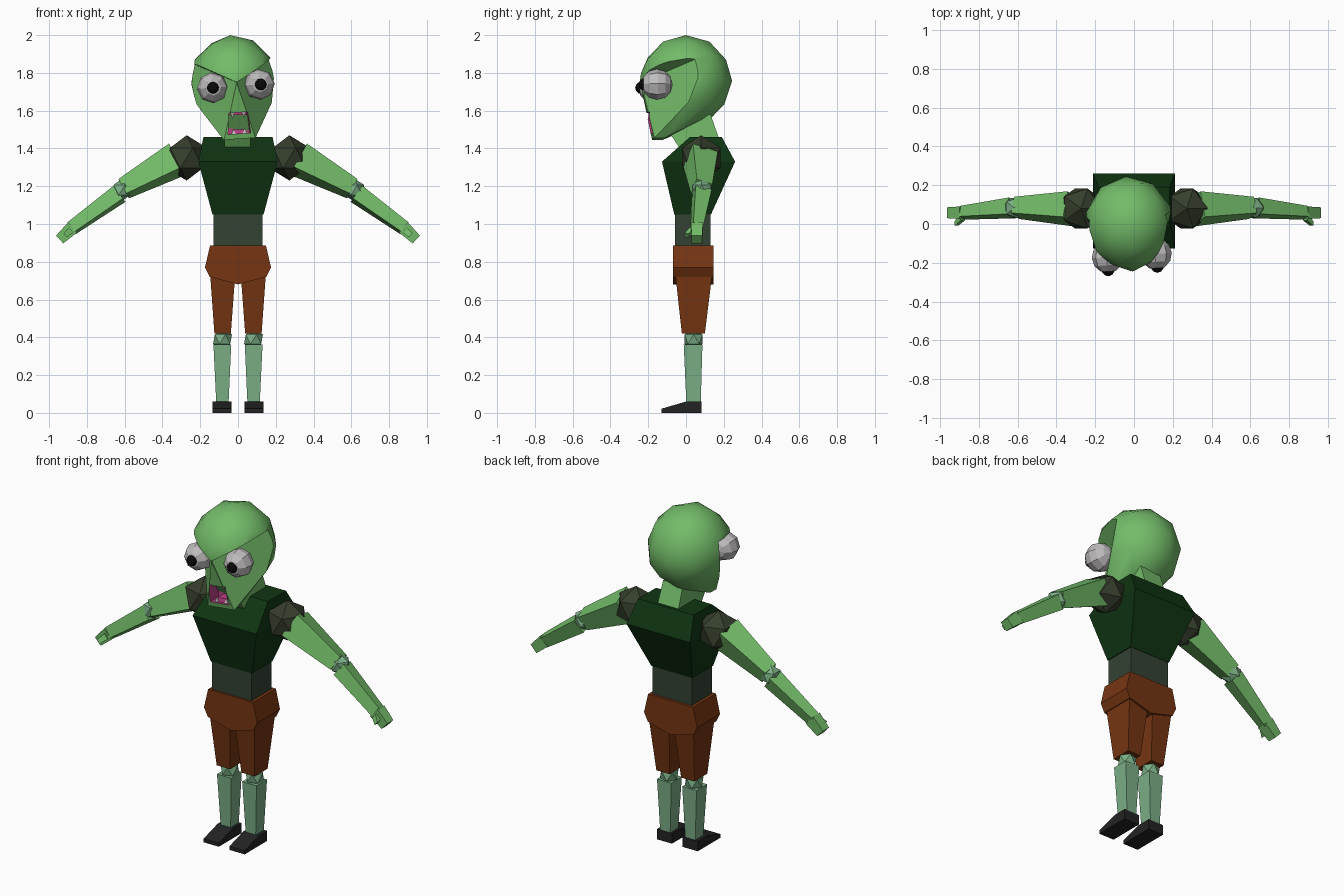
import bpy, bmesh, math
from mathutils import Vector, Matrix

if "Cube" in bpy.data.objects:
    bpy.data.objects.remove(bpy.data.objects["Cube"])

def material(name, r, g, b):
    m = bpy.data.materials.new(name)
    m.diffuse_color = (r, g, b, 1)
    m.use_nodes = True
    m.node_tree.nodes["Principled BSDF"].inputs["Base Color"].default_value = m.diffuse_color
    return m

SKIN = material("skin green", 0.17, 0.50, 0.14)
PALE = material("pale green", 0.20, 0.43, 0.24)
SHIRT = material("dark green", 0.005, 0.034, 0.006)
WAIST = material("grey green", 0.034, 0.054, 0.034)
SHOULDER = material("dark olive", 0.036, 0.048, 0.025)
BROWN = material("brown", 0.18, 0.036, 0.006)
SHOE = material("charcoal", 0.018, 0.017, 0.017)
BLACK = material("black", 0.003, 0.003, 0.003)
EYE = material("eye grey", 0.52, 0.50, 0.51)
PINK = material("pink", 0.50, 0.05, 0.23)

def finish(name, bm, mat):
    bmesh.ops.recalc_face_normals(bm, faces=bm.faces)
    me = bpy.data.meshes.new(name)
    bm.to_mesh(me)
    bm.free()
    me.materials.append(mat)
    ob = bpy.data.objects.new(name, me)
    bpy.context.collection.objects.link(ob)
    return ob

def loft(name, rings, mat):
    """Skin equal-length point rings and cap both ends."""
    bm = bmesh.new()
    vs = [[bm.verts.new(p) for p in r] for r in rings]
    n = len(rings[0])
    for a, b in zip(vs, vs[1:]):
        for i in range(n):
            bm.faces.new((a[i], a[(i + 1) % n], b[(i + 1) % n], b[i]))
    bm.faces.new(vs[0])
    bm.faces.new(vs[-1])
    return finish(name, bm, mat)

def rect(z, x0, x1, y0, y1):
    return [(x0, y0, z), (x1, y0, z), (x1, y1, z), (x0, y1, z)]

def limb(name, p0, p1, h0, h1, mat, roll=0):
    """Tapered box from p0 to p1; h = (half height, half depth)."""
    p0, p1 = Vector(p0), Vector(p1)
    d = (p1 - p0).normalized()
    u = d.cross(Vector((0, 1, 0))).normalized()
    if u.z < 0:
        u = -u
    v = Vector((0, 1, 0))
    a = math.radians(roll)
    u, v = u * math.cos(a) + v * math.sin(a), v * math.cos(a) - u * math.sin(a)
    ring = lambda p, h: [p + u * h[0] * i + v * h[1] * j
                         for i, j in ((1, 1), (1, -1), (-1, -1), (-1, 1))]
    return loft(name, [ring(p0, h0), ring(p1, h1)], mat)

def ico(name, c, r, mat, sub=1):
    bm = bmesh.new()
    bmesh.ops.create_icosphere(bm, subdivisions=sub, radius=r, matrix=Matrix.Translation(c))
    return finish(name, bm, mat)

def hull(name, pts, mat):
    bm = bmesh.new()
    for p in pts:
        bm.verts.new(p)
    res = bmesh.ops.convex_hull(bm, input=bm.verts)
    junk = {g for g in res["geom_interior"] + res["geom_unused"] if isinstance(g, bmesh.types.BMVert)}
    bmesh.ops.delete(bm, geom=list(junk), context='VERTS')
    return finish(name, bm, mat)

def carve(ob, cutter):
    mod = ob.modifiers.new("cut", 'BOOLEAN')
    mod.operation, mod.solver, mod.object = 'DIFFERENCE', 'EXACT', cutter
    mod.material_mode = 'TRANSFER'
    bpy.context.view_layer.objects.active = ob
    bpy.ops.object.modifier_apply(modifier=mod.name)
    bpy.data.objects.remove(cutter)

# Torso
loft("chest", [rect(1.05, -.135, .135, -.062, .132),
               rect(1.33, -.21, .21, -.127, .26),
               rect(1.46, -.183, .183, .02, .19)], SHIRT)
loft("waist", [rect(.86, -.13, .13, -.058, .13), rect(1.07, -.13, .13, -.058, .13)], WAIST)
loft("neck", [rect(1.38, -.072, .068, -.02, .2), rect(1.58, -.07, .06, -.15, .13)], SKIN)
outline = [(-.148, .885), (-.175, .77), (-.15, .72), (0, .68), (.15, .72), (.175, .77), (.148, .885)]
loft("hips", [[(x, y, z) for x, z in outline] for y in (-.07, .145)], BROWN)

# Limbs, both sides
for s, side in ((-1, "left"), (1, "right")):
    def span(z, xa, xb, y0, y1):
        return rect(z, s * xa, s * xb, y0, y1)
    loft(side + "_thigh", [span(.73, .015, .147, -.056, .138),
                           span(.42, .038, .125, -.022, .1)], BROWN)
    ico(side + "_knee", (s * .082, .04, .39), .056, PALE)
    loft(side + "_shin", [span(.362, .036, .13, -.012, .087),
                          span(.05, .05, .115, .002, .078)], PALE)
    profile = [(.082, 0), (.082, .06), (0, .06), (-.13, .022), (-.13, 0)]
    loft(side + "_shoe", [[(s * x, y, z) for y, z in profile] for x in (.035, .135)], SHOE)

    ico(side + "_shoulder", (s * .272, .08, 1.35), .12, SHOULDER)
    limb(side + "_upper_arm", (s * .32, .077, 1.343), (s * .605, .083, 1.187),
         (.075, .07), (.046, .044), SKIN, 20)
    ico(side + "_elbow", (s * .615, .083, 1.18), .06, PALE)
    limb(side + "_forearm", (s * .627, .083, 1.16), (s * .882, .058, .977),
         (.043, .044), (.032, .028), SKIN, 15)
    limb(side + "_hand", (s * .875, .058, .982), (s * .944, .058, .918),
         (.036, .032), (.028, .028), SKIN)
    limb(side + "_thumb", (s * .882, .035, .968), (s * .915, .003, .94),
         (.017, .017), (.014, .012), SKIN)

# Head: ball pulled to a flat chin
bm = bmesh.new()
bmesh.ops.create_icosphere(bm, subdivisions=2, radius=1)
pts = [Vector((v.co.x * .23, v.co.y * .245, 1.757 + v.co.z * .243)) for v in bm.verts]
bm.free()
for s in (-1, 1):
    pts += [Vector((s * .085, -.176, 1.45)), Vector((s * .08, -.12, 1.45))]
pts += [Vector((0, -.238, 1.8)), Vector((0, -.236, 1.73))]
head = hull("head", pts, SKIN)

# Eye sockets: wedge cut under the brow and in front of the cheek
for s in (-1, 1):
    A = Vector((0, -.236, 1.75))
    D = A + 2 * (Vector((.2, .04, 1.86)) - A)
    C = A + 1.5 * (Vector((.083, -.176, 1.45)) - A)
    wedge = [A, D, C, D + C - A, Vector((0, -.7, 1.75)), Vector((.6, -.7, 2.08)),
             C + Vector((0, -.45, 0)), Vector((.6, -.7, 1.2))]
    carve(head, hull("socket_cutter", [(s * p.x, p.y, p.z) for p in wedge], SKIN))

# Mouth hollow, tongue and teeth
carve(head, loft("mouth_cutter", [rect(1.478, -.06, .06, -.4, -.1),
                                  rect(1.59, -.05, .05, -.4, -.1)], PINK))
parts = [head]
parts.append(loft("tongue", [rect(1.475, -.03, .03, -.165, -.1),
                             rect(1.5, -.025, .025, -.16, -.1)], PINK))
for x in (-.03, .03):
    parts.append(hull("upper_tooth", rect(1.592, x - .012, x + .012, -.19, -.17) + [(x, -.18, 1.56)], EYE))
    parts.append(hull("lower_tooth", rect(1.475, x - .012, x + .012, -.17, -.15) + [(x, -.16, 1.505)], EYE))

# Bulging eyes
for s, side in ((-1, "left"), (1, "right")):
    bm = bmesh.new()
    bmesh.ops.create_uvsphere(bm, u_segments=8, v_segments=6, radius=.082,
                              matrix=Matrix.Translation((s * .125, -.163, 1.73)) @ Matrix.Rotation(math.pi / 2, 4, 'X'))
    parts.append(finish(side + "_eye", bm, EYE))
    parts.append(ico(side + "_pupil", (s * .127, -.228, 1.73), .033, BLACK, 2))

# Slight tilt and turn of the whole head
c = Vector((0, 0, 1.75))
tilt = (Matrix.Translation(c + Vector((-.024, 0, 0))) @ Matrix.Rotation(math.radians(4), 4, 'Z')
        @ Matrix.Rotation(math.radians(-4), 4, 'Y') @ Matrix.Translation(-c))
for ob in parts:
    ob.data.transform(tilt)

bpy.ops.object.select_all(action='DESELECT')
head.select_set(True)
bpy.context.view_layer.objects.active = head
bpy.ops.object.shade_smooth_by_angle(angle=math.radians(27))
